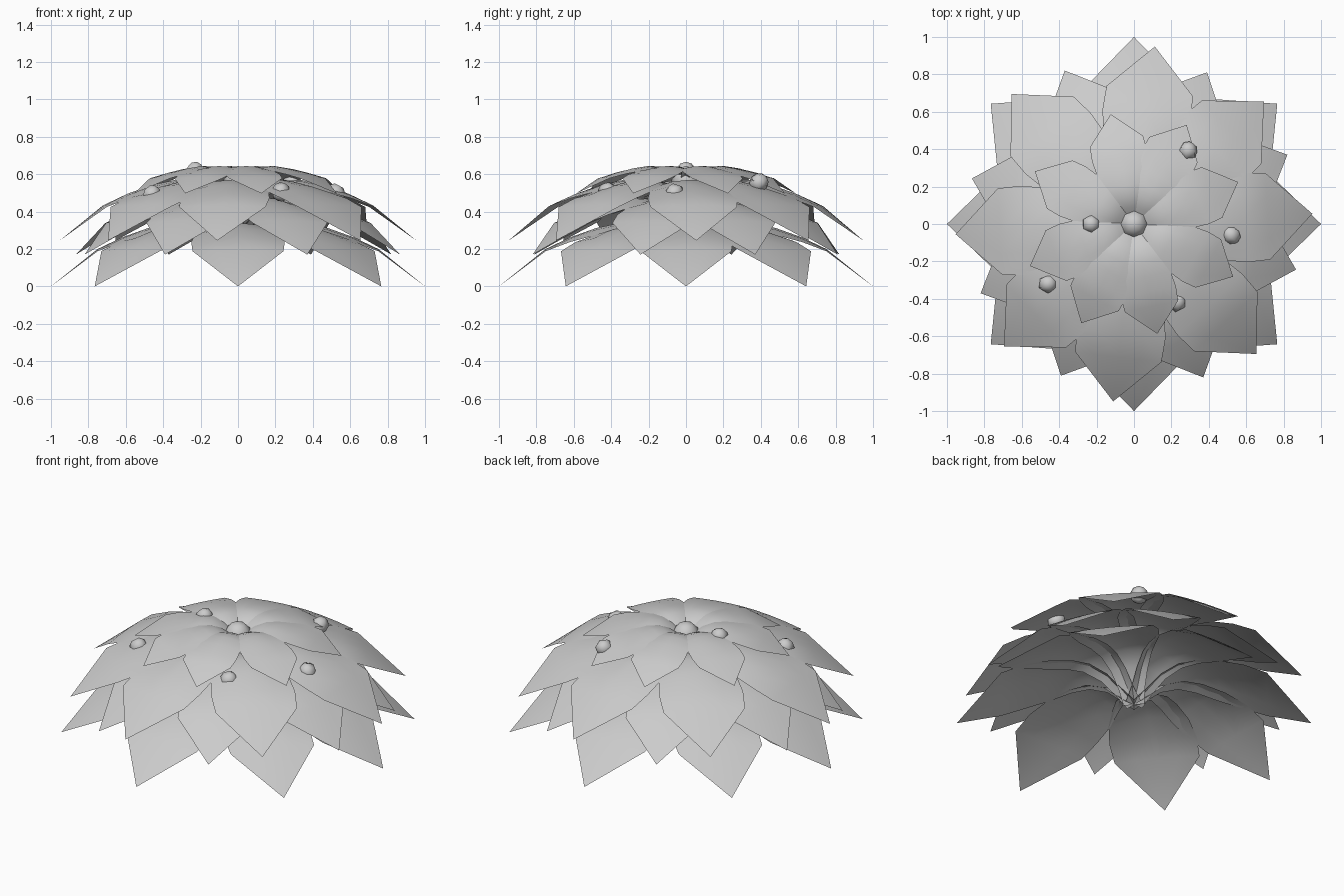
import bpy
from math import cos, sin, radians

if "Cube" in bpy.data.objects:
    bpy.data.objects.remove(bpy.data.objects["Cube"])

# leaf rows: distance along leaf, height, half width, edge droop
ROWS = [(0.0, .12, .06, 0), (.07, .195, .075, .01), (.15, .28, .105, .02),
        (.25, .333, .145, .03), (.35, .34, .185, .037), (.48, .312, .23, .037),
        (.62, .262, .25, .025), (.75, .20, .243, .012)]
ANGLES = [0, 40, 90, 140, 180, 220, 270, 320]


def finish(ob, name):
    ob.name = name
    for p in ob.data.polygons:
        p.use_smooth = True


def leaf_layer(name, scale, height_scale, lift, turn):
    """Ring of eight arched pointed leaves in one mesh."""
    verts, faces = [], []
    for a in ANGLES:
        c, s = cos(radians(a + turn)), sin(radians(a + turn))
        base = len(verts)

        def add(r, w, z):
            verts.append((scale * (r * c - w * s), scale * (r * s + w * c),
                          lift + height_scale * z))
        for r, z, w, droop in ROWS:
            for side in (-1, -.5, 0, .5, 1):
                add(r, side * w, z - droop * side * side)
        add(1, 0, 0)
        for i in range(len(ROWS) - 1):
            for j in range(4):
                k = base + i * 5 + j
                faces.append((k, k + 5, k + 6, k + 1))
        k = base + (len(ROWS) - 1) * 5
        faces += [(k + j, k + 5, k + j + 1) for j in range(4)]
    me = bpy.data.meshes.new(name)
    me.from_pydata(verts, [], faces)
    ob = bpy.data.objects.new(name, me)
    bpy.context.collection.objects.link(ob)
    finish(ob, name)


# four stacked leaf rings
leaf_layer("leaves_bottom", 1.0, 1.0, 0.0, 0)
leaf_layer("leaves_lower", .90, .90, .17, 24.3)
leaf_layer("leaves_upper", .955, .955, .245, 43.3)
leaf_layer("leaves_top", .60, .43, .497, 62)

# bud in the middle
bpy.ops.mesh.primitive_uv_sphere_add(segments=8, ring_count=6, radius=.078,
                                     location=(0, 0, .565))
finish(bpy.context.object, "centre_bud")

# scattered berries
for i, loc in enumerate([(-.23, 0, .615), (-.46, -.32, .49), (.23, -.42, .505),
                         (.29, .39, .555), (.52, -.06, .50)]):
    bpy.ops.mesh.primitive_uv_sphere_add(segments=6, ring_count=5, radius=.052,
                                         location=loc, rotation=(.3 * i, .2, i))
    finish(bpy.context.object, "berry_%d" % (i + 1))
